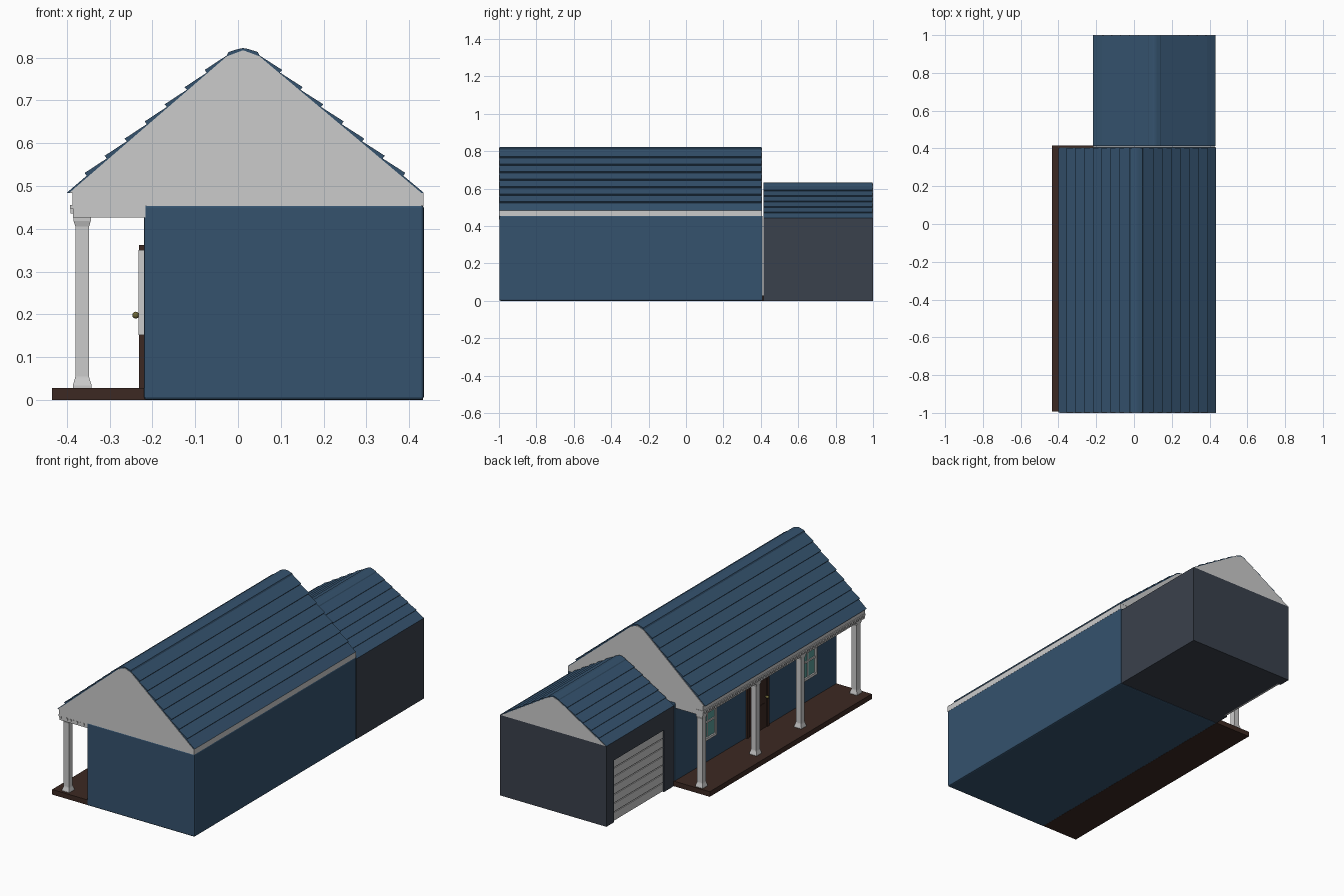
import bpy, bmesh, math
from mathutils import Vector

if "Cube" in bpy.data.objects:
    bpy.data.objects.remove(bpy.data.objects["Cube"])


def material(name, rgb):
    m = bpy.data.materials.new(name)
    m.diffuse_color = (*rgb, 1)
    m.use_nodes = True
    m.node_tree.nodes["Principled BSDF"].inputs["Base Color"].default_value = m.diffuse_color
    return m


BLUE = material("blue_siding", (0.035, 0.085, 0.155))
SLATE = material("dark_slate", (0.042, 0.052, 0.072))
BROWN = material("brown_wood", (0.045, 0.022, 0.016))
TEAL = material("teal_glass", (0.10, 0.33, 0.31))
BRASS = material("brass", (0.16, 0.14, 0.04))
WHITE = material("white_trim", (0.55, 0.55, 0.55))


def finish(name, bm, mat):
    bmesh.ops.recalc_face_normals(bm, faces=bm.faces)
    me = bpy.data.meshes.new(name)
    bm.to_mesh(me)
    bm.free()
    ob = bpy.data.objects.new(name, me)
    bpy.context.collection.objects.link(ob)
    me.materials.append(mat)
    return ob


def add_box(bm, x0, x1, y0, y1, z0, z1):
    vs = bmesh.ops.create_cube(bm, size=1)["verts"]
    for v in vs:
        v.co = Vector(((x0 + x1) / 2 + v.co.x * (x1 - x0),
                       (y0 + y1) / 2 + v.co.y * (y1 - y0),
                       (z0 + z1) / 2 + v.co.z * (z1 - z0)))


def boxes(name, mat, *bounds):
    bm = bmesh.new()
    for b in bounds:
        add_box(bm, *b)
    return finish(name, bm, mat)


def prism(name, mat, pts, a, b, axis="y"):
    """Extrude a profile (x,z along y, or y,z along x) from a to b."""
    bm = bmesh.new()
    place = (lambda p, t: (p[0], t, p[1])) if axis == "y" else (lambda p, t: (t, p[0], p[1]))
    face = bm.faces.new([bm.verts.new(place(p, a)) for p in pts])
    ext = bmesh.ops.extrude_face_region(bm, geom=[face])["geom"]
    move = Vector(place((0, 0), b - a))
    bmesh.ops.translate(bm, vec=move, verts=[g for g in ext if isinstance(g, bmesh.types.BMVert)])
    return finish(name, bm, mat)


def shingle_side(eave, top, n, t):
    """Overlapping courses from eave to ridge cap: each starts proud by t."""
    e, p = Vector(eave), Vector(top)
    d = (p - e).normalized()
    out = Vector((-d.y, d.x)) * (1 if d.x > 0 else -1) * t
    pts = [e]
    for i in range(n):
        low, high = e.lerp(p, i / n), e.lerp(p, (i + 1) / n)
        if i:
            pts.append(low + out)
        pts.append(high)
    return [tuple(q) for q in pts]


def gable_roof(name, x0, x1, ridge, z0, z1, cap, n, t, ya, yb, gables):
    ztop = z1 - cap * 0.45
    left = shingle_side((x0, z0), (ridge - cap, ztop), n, t)
    right = shingle_side((x1, z0), (ridge + cap, ztop), n, t)
    # softly rounded ridge cap
    crown = [(ridge - cap * 0.9, ztop + t), (ridge - cap * 0.3, z1 - 0.002), (ridge, z1),
             (ridge + cap * 0.3, z1 - 0.002), (ridge + cap * 0.9, ztop + t)]
    prism(name + "_shingles", BLUE, left + crown + right[::-1], ya, yb)
    # white gable panels
    tri = [(x0 + 0.006, z0), (ridge - cap, ztop - 0.002), (ridge, z1 - 0.005),
           (ridge + cap, ztop - 0.002), (x1 - 0.006, z0)]
    for label, a, b in gables:
        prism(name + "_gable_" + label, WHITE, tri, a, b)


# Main house body with softened edges
body = boxes("house_walls", BLUE, (-0.22, 0.434, -0.998, 0.41, 0, 0.456))
bev = body.modifiers.new("bevel", "BEVEL")
bev.width, bev.segments = 0.007, 2

# Cornice all round and main roof
boxes("cornice", WHITE, (-0.387, 0.433, -1.0, 0.405, 0.453, 0.484))
gable_roof("main_roof", -0.40, 0.434, 0.012, 0.484, 0.822, 0.038, 8, 0.008, -0.998, 0.403,
           [("front", -1.0, -0.98), ("back", 0.39, 0.406)])

# Porch deck
boxes("porch_deck", BROWN, (-0.435, -0.215, -0.992, 0.415, 0, 0.028))

# Porch beam: frame plus crown moulding and dentils
boxes("porch_beam", WHITE,
      (-0.386, -0.342, -0.998, 0.405, 0.426, 0.455),
      (-0.345, -0.216, -0.998, -0.955, 0.426, 0.455),
      (-0.345, -0.216, 0.36, 0.405, 0.426, 0.455),
      (-0.392, -0.342, -1.0, 0.407, 0.447, 0.455))
dentils = [(-0.391, -0.385, y, y + 0.012, 0.436, 0.447)
           for y in [-0.995 + 0.025 * i for i in range(56)]]
dentils += [(x, x + 0.010, -1.0, -0.997, 0.436, 0.447)
            for x in [-0.385 + 0.02 * i for i in range(8)]]
boxes("beam_dentils", WHITE, *dentils)

# Square porch columns with flared base and capital
COLUMN = [(0.022, 0.028), (0.022, 0.034), (0.017, 0.050), (0.016, 0.055),
          (0.016, 0.405), (0.020, 0.418), (0.020, 0.427)]
for i, cy in enumerate((-0.955, -0.472, -0.083, 0.385)):
    bm = bmesh.new()
    rings = [[bm.verts.new((-0.364 + sx * r, cy + sy * r, z))
              for sx, sy in ((-1, -1), (1, -1), (1, 1), (-1, 1))] for r, z in COLUMN]
    for lo, hi in zip(rings, rings[1:]):
        for k in range(4):
            bm.faces.new((lo[k], lo[(k + 1) % 4], hi[(k + 1) % 4], hi[k]))
    bm.faces.new(rings[0])
    bm.faces.new(rings[-1])
    finish(f"porch_column_{i + 1}", bm, WHITE)

# Windows either side of the door
MID = -0.30
for label, s in (("left", 1), ("right", -1)):
    c = MID + s * 0.435
    a, b, f = c - 0.075, c + 0.075, 0.014
    X = (-0.232, -0.218)
    boxes(f"window_frame_{label}", WHITE,
          (*X, a, a + f, 0.152, 0.35), (*X, b - f, b, 0.152, 0.35),
          (*X, a, b, 0.152, 0.152 + f), (*X, a, b, 0.35 - f, 0.35),
          (-0.229, -0.218, a, b, 0.246, 0.256),
          (-0.227, -0.218, c - 0.003, c + 0.003, 0.152, 0.35))
    boxes(f"window_glass_{label}", TEAL, (-0.224, -0.218, a + f, b - f, 0.166, 0.336))

# Front door with casing, raised panels and knob
boxes("door_casing", BROWN,
      (-0.231, -0.218, MID - 0.095, MID - 0.078, 0.028, 0.362),
      (-0.231, -0.218, MID + 0.078, MID + 0.095, 0.028, 0.362),
      (-0.231, -0.218, MID - 0.095, MID + 0.095, 0.346, 0.362))
boxes("door", BROWN, (-0.226, -0.218, MID - 0.079, MID + 0.079, 0.028, 0.347),
      *[(-0.229, -0.222, MID + s * 0.034 - 0.024, MID + s * 0.034 + 0.024, z0, z1)
        for s in (-1, 1) for z0, z1 in ((0.055, 0.165), (0.215, 0.325))])
bpy.ops.mesh.primitive_uv_sphere_add(segments=16, ring_count=10, radius=0.008,
                                     location=(-0.239, MID - 0.066, 0.198))
knob = bpy.context.object
knob.name = "door_knob"
knob.data.materials.append(BRASS)
bpy.ops.object.shade_smooth()
boxes("knob_stem", BRASS, (-0.236, -0.222, MID - 0.069, MID - 0.063, 0.195, 0.201))

# Garage: solid core and a front wall notched for the door
boxes("garage_core", SLATE, (-0.196, 0.432, 0.414, 1.0, 0, 0.442))
prism("garage_front_wall", SLATE,
      [(0.414, 0), (0.50, 0), (0.50, 0.34), (0.935, 0.34), (0.935, 0),
       (1.0, 0), (1.0, 0.442), (0.414, 0.442)], -0.216, -0.196, "x")

# Sectional garage door
H = 0.34 / 7
boxes("garage_door", WHITE, (-0.204, -0.195, 0.50, 0.935, 0.001, 0.34),
      *[(-0.209, -0.2, 0.50, 0.935, H * i + 0.003, H * (i + 1) - 0.002) for i in range(7)])

# Garage roof
gable_roof("garage_roof", -0.216, 0.432, 0.108, 0.442, 0.632, 0.035, 6, 0.005, 0.414, 0.998,
           [("back", 0.985, 1.0)])
